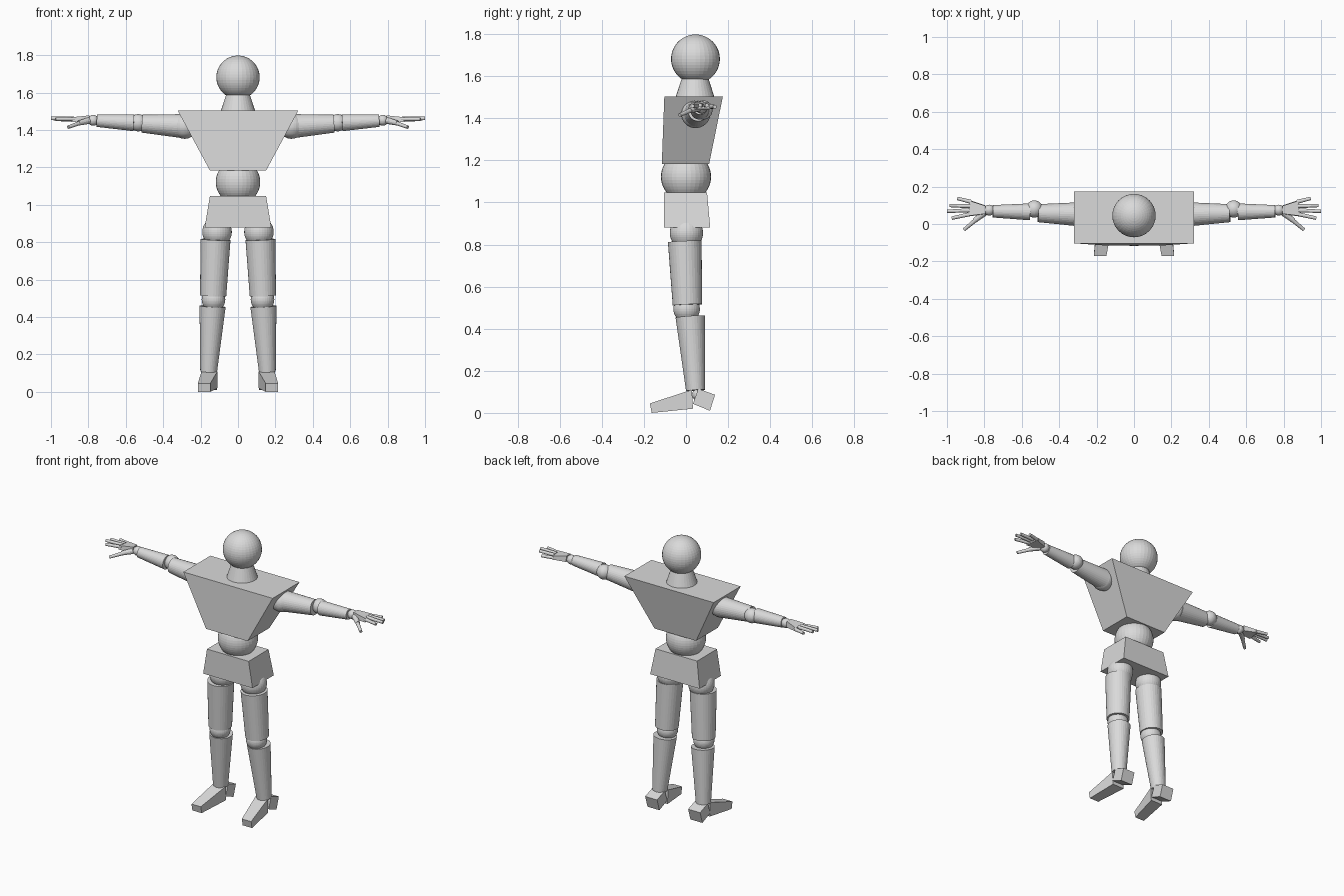
import bpy, bmesh
from mathutils import Vector

grey = bpy.data.materials.new("light_grey")
grey.diffuse_color = (0.7, 0.7, 0.7, 1)


def finish(name, bm):
    bmesh.ops.recalc_face_normals(bm, faces=bm.faces[:])
    me = bpy.data.meshes.new(name)
    bm.to_mesh(me)
    bm.free()
    me.materials.append(grey)
    ob = bpy.data.objects.new(name, me)
    bpy.context.collection.objects.link(ob)
    return ob


def ball(name, c, r):
    bm = bmesh.new()
    bmesh.ops.create_uvsphere(bm, u_segments=32, v_segments=24, radius=r)
    ob = finish(name, bm)
    ob.location = c


def limb(name, a, b, ra, rb, n=32):
    """Tapered cylinder from point a to point b."""
    a, b = Vector(a), Vector(b)
    bm = bmesh.new()
    bmesh.ops.create_cone(bm, cap_ends=True, segments=n, radius1=ra, radius2=rb,
                          depth=(b - a).length)
    ob = finish(name, bm)
    ob.rotation_euler = (b - a).to_track_quat('Z', 'Y').to_euler()
    ob.location = (a + b) / 2


def block(name, ring_a, ring_b):
    """Solid between two four-point rings."""
    bm = bmesh.new()
    va = [bm.verts.new(p) for p in ring_a]
    vb = [bm.verts.new(p) for p in ring_b]
    bm.faces.new(va)
    bm.faces.new(vb)
    for i in range(4):
        j = (i + 1) % 4
        bm.faces.new((va[i], va[j], vb[j], vb[i]))
    finish(name, bm)


def rect_z(x, y0, y1, z):
    return [(-x, y0, z), (x, y0, z), (x, y1, z), (-x, y1, z)]


# Head, neck and trunk
ball("head", (0, 0.045, 1.682), 0.116)
limb("neck", (0, 0.043, 1.495), (0, 0.043, 1.6), 0.094, 0.06)
block("chest", rect_z(0.15, -0.115, 0.11, 1.183), rect_z(0.322, -0.103, 0.175, 1.503))
ball("abdomen", (0, 0, 1.122), 0.119)
block("pelvis", rect_z(0.178, -0.105, 0.115, 0.88), rect_z(0.15, -0.105, 0.1, 1.047))

for s, side in ((-1, "right"), (1, "left")):
    def p(x, y, z):
        return (s * x, y, z)

    def nm(part):
        return side + "_" + part

    # Leg
    ball(nm("hip_ball"), p(0.112, 0.002, 0.855), 0.079)
    limb(nm("thigh"), p(0.12, -0.006, 0.814), p(0.133, 0.007, 0.513), 0.08, 0.07)
    ball(nm("knee_ball"), p(0.131, 0.003, 0.493), 0.063)
    limb(nm("shin"), p(0.136, 0.02, 0.457), p(0.157, 0.045, 0.107), 0.07, 0.045)
    ball(nm("ankle_ball"), p(0.152, 0.06, 0.087), 0.031)

    # Foot: tapered forefoot and tilted heel
    block(nm("forefoot"),
          [p(0.148, -0.163, 0), p(0.215, -0.163, 0), p(0.215, -0.172, 0.045), p(0.148, -0.172, 0.045)],
          [p(0.11, 0.033, 0.02), p(0.195, 0.033, 0.02), p(0.195, 0.028, 0.11), p(0.11, 0.028, 0.11)])
    heel = [(0.033, 0.043), (0.114, 0.01), (0.138, 0.086), (0.058, 0.115)]
    block(nm("heel"), [p(0.112, y, z) for y, z in heel], [p(0.198, y, z) for y, z in heel])

    # Arm
    ball(nm("shoulder_ball"), p(0.285, 0.045, 1.42), 0.067)
    limb(nm("upper_arm"), p(0.295, 0.052, 1.421), p(0.513, 0.058, 1.434), 0.064, 0.048)
    ball(nm("elbow_ball"), p(0.533, 0.08, 1.439), 0.046)
    limb(nm("forearm"), p(0.557, 0.065, 1.439), p(0.755, 0.068, 1.45), 0.045, 0.033)
    ball(nm("wrist_ball"), p(0.774, 0.074, 1.452), 0.029)

    # Hand
    block(nm("palm"),
          [p(0.795, 0.052, 1.44), p(0.795, 0.1, 1.44), p(0.795, 0.097, 1.478), p(0.795, 0.055, 1.478)],
          [p(0.89, 0.04, 1.443), p(0.878, 0.127, 1.445), p(0.878, 0.124, 1.466), p(0.89, 0.043, 1.468)])
    limb(nm("thumb_base"), p(0.8, 0.06, 1.45), p(0.852, 0.018, 1.437), 0.018, 0.013, 12)
    limb(nm("thumb"), p(0.83, 0.035, 1.443), p(0.908, -0.03, 1.415), 0.012, 0.009, 12)
    fingers = [("little", 0.87, 0.118, 0.945, 0.137, 1.455),
               ("ring", 0.878, 0.095, 0.986, 0.099, 1.461),
               ("middle", 0.88, 0.073, 0.999, 0.068, 1.462),
               ("index", 0.875, 0.053, 0.975, 0.031, 1.458)]
    for f, x0, y0, x1, y1, z in fingers:
        limb(nm(f + "_finger"), p(x0, y0, z), p(x1, y1, z), 0.011, 0.009, 12)
